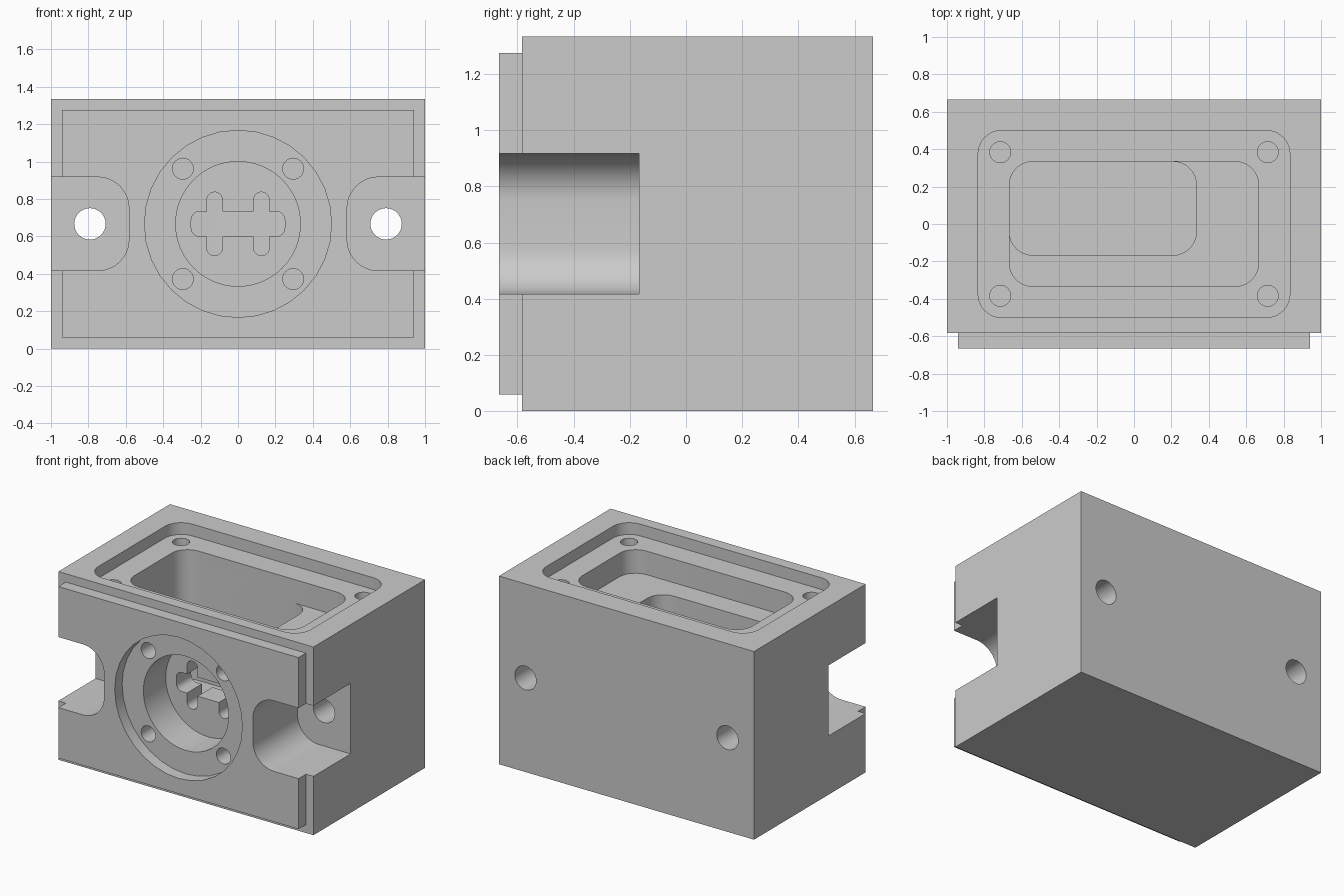
import bpy, bmesh, math

if "Cube" in bpy.data.objects:
    bpy.data.objects.remove(bpy.data.objects["Cube"], do_unlink=True)

U = 1 / 12            # design unit
MID = 8 * U           # height of the horizontal centreline

grey = bpy.data.materials.new("plain_grey")
grey.use_nodes = True
grey.diffuse_color = (0.6, 0.6, 0.6, 1)
grey.node_tree.nodes["Principled BSDF"].inputs["Base Color"].default_value = (0.6, 0.6, 0.6, 1)


def add_object(name, bm):
    bmesh.ops.recalc_face_normals(bm, faces=bm.faces)
    mesh = bpy.data.meshes.new(name)
    bm.to_mesh(mesh)
    bm.free()
    mesh.materials.append(grey)
    obj = bpy.data.objects.new(name, mesh)
    bpy.context.collection.objects.link(obj)
    return obj


def cut(axis, a0, a1, b0, b1, radius, lo, hi, steps=8):
    """Remove a rounded-rectangle prism from the housing, along y or z."""
    bm = bmesh.new()
    corners = [(a1 - radius, b1 - radius), (a0 + radius, b1 - radius),
               (a0 + radius, b0 + radius), (a1 - radius, b0 + radius)]
    verts = []
    for quarter, (ca, cb) in enumerate(corners):
        for i in range(steps + 1):
            t = math.pi / 2 * (quarter + i / steps)
            a, b = ca + radius * math.cos(t), cb + radius * math.sin(t)
            verts.append(bm.verts.new((a, lo, b) if axis == "y" else (a, b, lo)))
    bmesh.ops.remove_doubles(bm, verts=verts, dist=1e-5)
    ordered = [v for v in verts if v.is_valid]
    face = bm.faces.new(ordered)
    ext = bmesh.ops.extrude_face_region(bm, geom=[face])
    moved = [g for g in ext["geom"] if isinstance(g, bmesh.types.BMVert)]
    bmesh.ops.translate(bm, verts=moved, vec=(0, hi - lo, 0) if axis == "y" else (0, 0, hi - lo))
    cutter = add_object("cutter", bm)
    cutter.hide_render = True
    mod = housing.modifiers.new("cut", "BOOLEAN")
    mod.operation = "DIFFERENCE"
    mod.solver = "EXACT"
    mod.object = cutter
    bpy.ops.object.modifier_apply(modifier=mod.name)
    bpy.data.objects.remove(cutter, do_unlink=True)


def bore(axis, a, b, radius, lo, hi, steps=8):
    cut(axis, a - radius, a + radius, b - radius, b + radius, radius, lo, hi, steps)


# Housing block with a raised front plate
bm = bmesh.new()
bmesh.ops.create_cube(bm, size=1)
for v in bm.verts:
    v.co = (v.co.x * 2, v.co.y * 15 * U + U / 2, (v.co.z + 0.5) * 16 * U)
front = min(bm.faces, key=lambda f: f.calc_center_median().y)
bmesh.ops.inset_individual(bm, faces=[front], thickness=U)
ext = bmesh.ops.extrude_discrete_faces(bm, faces=[front])
bmesh.ops.translate(bm, verts=ext["faces"][0].verts, vec=(0, -U, 0))
bmesh.ops.remove_doubles(bm, verts=bm.verts, dist=1e-5)
housing = add_object("housing", bm)
bpy.context.view_layer.objects.active = housing
housing.select_set(True)

# Top recess, inner pocket and deep pocket
cut("z", -10 * U, 10 * U, -6 * U, 6 * U, 0.125, 15 * U, 1.6)
cut("z", -8 * U, 8 * U, -4 * U, 4 * U, 0.125, 13 * U, 1.5)
cut("z", -8 * U, 4 * U, -2 * U, 4 * U, 0.125, 4 * U, 1.45)

# Front stepped round socket
bore("y", 0, MID, 0.5, -0.9, -7 * U)
bore("y", 0, MID, 4 * U, -0.8, -4 * U, 16)

# Slots from the socket into the deep pocket
cut("y", -0.25, 0.25, MID - 0.067, MID + 0.067, 0.045, -0.4, -0.1, 6)
for x in (-0.125, 0.125):
    cut("y", x - U / 2, x + U / 2, MID - 0.17, MID + 0.17, U / 2, -0.42, -0.09, 6)

for s in (-1, 1):
    # Side notches and through mounting holes
    x0, x1 = sorted((s * 7 * U, s * 1.5))
    cut("y", x0, x1, MID - 3 * U, MID + 3 * U, 2 * U, -0.9, -2 * U, 12)
    bore("y", s * 9.5 * U, MID, 0.084, -0.5, 0.9)
    # Screw holes in the socket and in the top recess
    for t in (-1, 1):
        bore("y", s * 0.295, MID + t * 0.295, 0.056, -0.62, -0.34, 6)
        bore("z", s * 0.715, t * 0.384, 0.056, 1.0, 1.29, 6)

bpy.ops.object.shade_smooth_by_angle(angle=math.radians(30))
